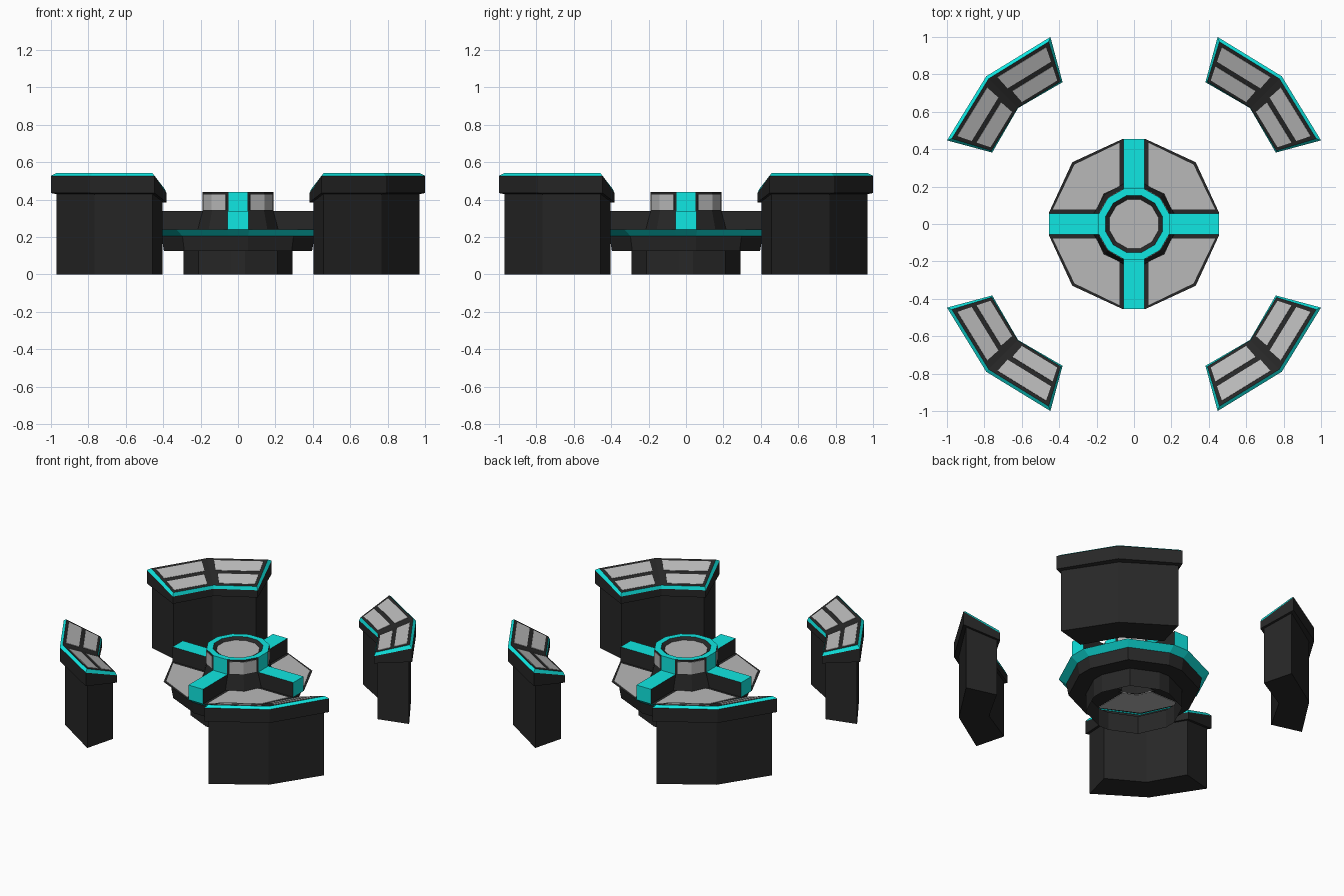
import bpy, bmesh
from math import cos, sin, radians
from mathutils import Vector, Matrix

if "Cube" in bpy.data.objects:
    bpy.data.objects.remove(bpy.data.objects["Cube"])


def material(name, rgb):
    m = bpy.data.materials.new(name)
    m.diffuse_color = (*rgb, 1)
    m.use_nodes = True
    m.node_tree.nodes["Principled BSDF"].inputs["Base Color"].default_value = m.diffuse_color
    return m


MATS = [material("dark_shell", (0.02, 0.02, 0.02)),
        material("cyan_trim", (0.005, 0.8, 0.76)),
        material("grey_panel", (0.48, 0.48, 0.48))]
DARK, CYAN, GREY = 0, 1, 2


def finish(bm, name, turn=0):
    bmesh.ops.recalc_face_normals(bm, faces=bm.faces)
    bm.transform(Matrix.Rotation(radians(turn), 4, 'Z'))
    me = bpy.data.meshes.new(name)
    bm.to_mesh(me)
    bm.free()
    for m in MATS:
        me.materials.append(m)
    ob = bpy.data.objects.new(name, me)
    bpy.context.collection.objects.link(ob)


def face(bm, verts, mat):
    f = bm.faces.new(verts)
    f.material_index = mat
    return f


def loft(bm, rings, mats):
    """Skin a list of rings; mats gives a material (or function of side index) per band."""
    vs = [[bm.verts.new(p) for p in r] for r in rings]
    n = len(rings[0])
    for a, b, m in zip(vs, vs[1:], mats):
        for i in range(n):
            j = (i + 1) % n
            face(bm, (a[i], a[j], b[j], b[i]), m(i) if callable(m) else m)
    return vs


def plate(bm, quad, u0, u1, v0, v1, t=0.003, mat=GREY):
    """Thin plate set in a quad A,B,C,D (u runs A to D, v runs A to B)."""
    a, b, c, d = [Vector(p) for p in quad]

    def at(u, v):
        return a.lerp(d, u).lerp(b.lerp(c, u), v)
    pts = [at(u0, v0), at(u0, v1), at(u1, v1), at(u1, v0)]
    n = (pts[1] - pts[0]).cross(pts[3] - pts[0]).normalized() * t
    lo, hi = loft(bm, [[p - n for p in pts], [p + n for p in pts]], [mat])
    face(bm, lo, mat)
    face(bm, hi, mat)


# ---- four bent corner consoles ----
def bent(A, B, C, D, z_out, z_in):
    """Six-point bent outline, symmetric about x = y."""
    return [(*A, z_in), (*B, z_out), (C, C, z_out),
            (B[1], B[0], z_out), (A[1], A[0], z_in), (D, D, z_in)]


def bent_cap(bm, v, mat):
    face(bm, (v[0], v[1], v[2], v[5]), mat)
    face(bm, (v[5], v[2], v[3], v[4]), mat)


body = ((0.403, 0.768), (0.457, 0.97), 0.768, 0.635)
rim = ((0.382, 0.758), (0.447, 1.0), 0.79, 0.62)
top = ((0.392, 0.762), (0.457, 0.974), 0.777, 0.622)
for q, side in enumerate(("back_right", "back_left", "front_left", "front_right")):
    bm = bmesh.new()
    v = loft(bm, [bent(*body, 0, 0), bent(*body, 0.45, 0.40)], [DARK])
    bent_cap(bm, v[0], DARK)
    bent_cap(bm, v[1], DARK)
    finish(bm, side + "_console_body", 90 * q)

    bm = bmesh.new()
    top_ring = bent(*top, 0.541, 0.457)
    v = loft(bm, [bent(*rim, 0.435, 0.385), bent(*rim, 0.527, 0.434), top_ring],
             [DARK, CYAN])
    bent_cap(bm, v[0], DARK)
    bent_cap(bm, v[-1], DARK)
    finish(bm, side + "_console_cap", 90 * q)

    bm = bmesh.new()
    A, B, C, B2, A2, D = top_ring
    for quad in ((A, B, C, D), (A2, B2, C, D)):
        plate(bm, quad, 0.06, 0.86, 0.07, 0.43)
        plate(bm, quad, 0.06, 0.89, 0.55, 0.92)
    finish(bm, side + "_console_panels", 90 * q)


# ---- central pedestal: hollow twelve-sided shell ----
def quarter_turns(pts):
    return [(x, y) if q == 0 else (-y, x) if q == 1 else (-x, -y) if q == 2 else (y, -x)
            for q in range(4) for x, y in pts]


OUT = quarter_turns([(0.455, 0.06), (0.33, 0.33), (0.06, 0.455)])


def disc(s, z):
    return [(x * s, y * s, z) for x, y in OUT]


def hub(r, z):
    return [(r * cos(radians(15 + 30 * i)), r * sin(radians(15 + 30 * i)), z)
            for i in range(12)]


bm = bmesh.new()
loft(bm, [disc(0.64, 0), disc(0.64, 0.125), disc(0.87, 0.125), disc(0.9, 0.205),
          disc(1, 0.24), hub(0.222, 0.24)],
     [DARK, DARK, DARK, CYAN, DARK])
finish(bm, "pedestal_base")

# Flat grey deck panels, one per quadrant
bm = bmesh.new()
deck = [(0.2, 0.078), (0.434, 0.078), (0.318, 0.318), (0.078, 0.434),
        (0.078, 0.2), (0.163, 0.163)]
for q in range(4):
    ring = quarter_turns(deck)[6 * q:6 * q + 6]
    lo, hi = loft(bm, [[(x, y, z) for x, y in ring] for z in (0.237, 0.243)], [GREY])
    face(bm, lo, GREY)
    face(bm, hi, GREY)
finish(bm, "deck_panels")

# Hub with cyan rim and recessed grey top
bm = bmesh.new()
v = loft(bm, [hub(0.222, 0.24), hub(0.197, 0.34), hub(0.197, 0.44), hub(0.157, 0.44),
              hub(0.135, 0.425)],
         [DARK, lambda i: CYAN if i % 3 == 2 else DARK, CYAN, DARK])
face(bm, v[-1], GREY)
finish(bm, "hub")

bm = bmesh.new()
lo, hi = hub(0.197, 0.34), hub(0.197, 0.44)
for i in range(12):
    if i % 3 != 2:
        j = (i + 1) % 12
        u0, u1 = (0.15, 1) if i % 3 == 0 else (0, 0.85)
        plate(bm, (lo[i], hi[i], hi[j], lo[j]), u0, u1, 0.05, 0.87)
finish(bm, "hub_side_panels")

# Four spokes: cyan top and end, dark sides
for q, side in enumerate(("right", "back", "left", "front")):
    bm = bmesh.new()
    w = 0.055
    a, b = loft(bm, [[(0.18, -w, z), (0.455, -w, z), (0.455, w, z), (0.18, w, z)]
                     for z in (0.24, 0.34)],
                [lambda i: CYAN if i == 1 else DARK])
    face(bm, b, CYAN)
    face(bm, a, DARK)
    finish(bm, side + "_spoke", 90 * q)
